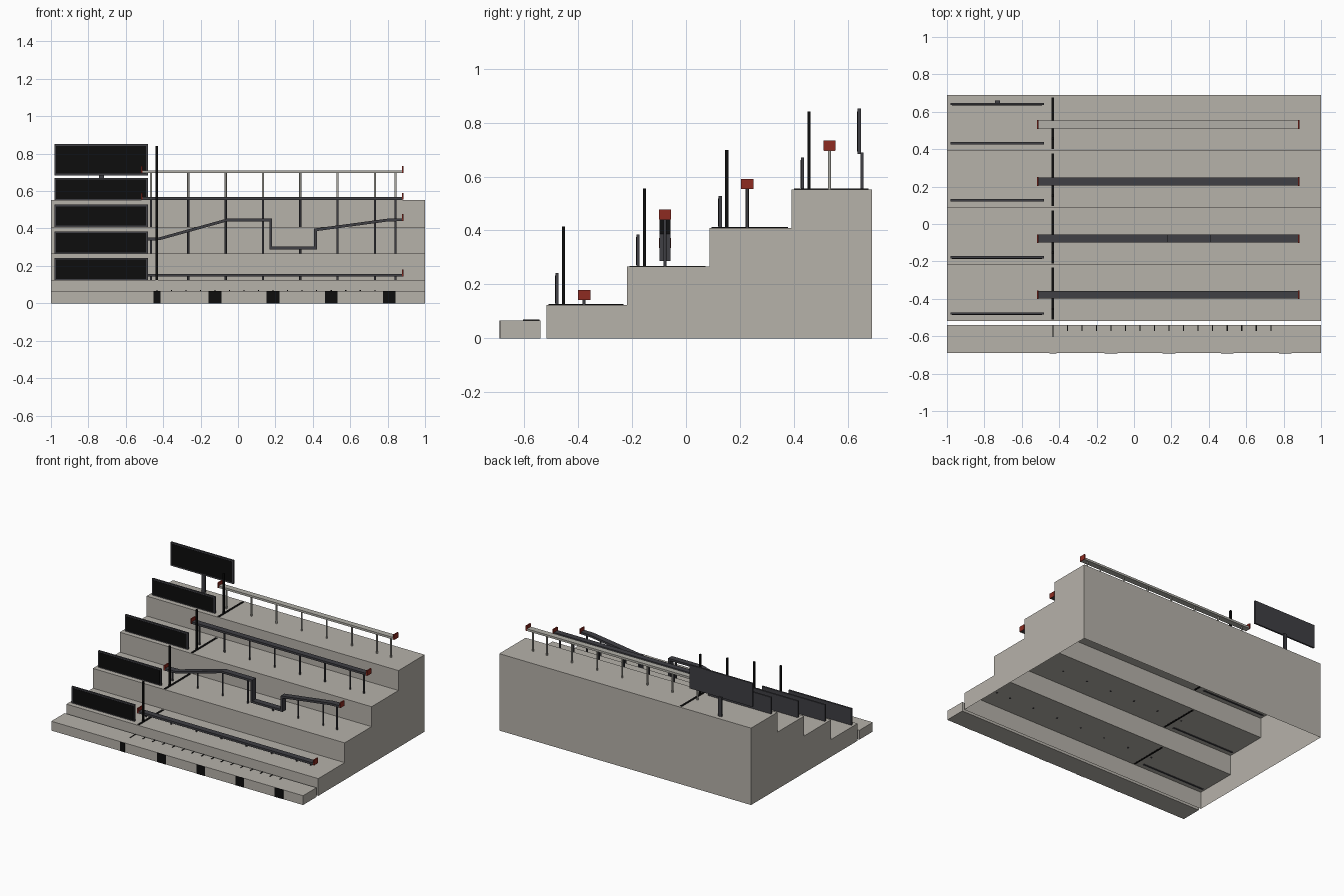
import bpy, bmesh, math
from mathutils import Vector

if "Cube" in bpy.data.objects:
    bpy.data.objects.remove(bpy.data.objects["Cube"], do_unlink=True)


def material(name, rgb):
    m = bpy.data.materials.new(name)
    m.use_nodes = True
    m.diffuse_color = (*rgb, 1)
    m.node_tree.nodes["Principled BSDF"].inputs["Base Color"].default_value = (*rgb, 1)
    return m


CONCRETE = material("concrete grey", (0.468, 0.445, 0.402))
CHARCOAL = material("charcoal", (0.050, 0.050, 0.058))
BLACK = material("black", (0.004, 0.004, 0.004))
RED = material("dark red", (0.270, 0.024, 0.015))
LIGHT = material("light metal", (0.44, 0.43, 0.39))


def finish(name, bm, mat):
    bmesh.ops.recalc_face_normals(bm, faces=bm.faces)
    me = bpy.data.meshes.new(name)
    bm.to_mesh(me)
    bm.free()
    me.materials.append(mat)
    ob = bpy.data.objects.new(name, me)
    bpy.context.collection.objects.link(ob)
    return ob


def box(name, x, y, z, mat):
    """Box from (min, max) pairs."""
    bm = bmesh.new()
    bmesh.ops.create_cube(bm, size=1)
    for v in bm.verts:
        v.co = [(a + b) / 2 + c * (b - a) for (a, b), c in zip((x, y, z), v.co)]
    return finish(name, bm, mat)


def post(name, x, y, z0, z1, radius, mat):
    bm = bmesh.new()
    bmesh.ops.create_cone(bm, cap_ends=True, segments=8, radius1=radius,
                          radius2=radius, depth=z1 - z0)
    bmesh.ops.translate(bm, verts=bm.verts, vec=(x, y, (z0 + z1) / 2))
    ob = finish(name, bm, mat)
    for p in ob.data.polygons:
        p.use_smooth = abs(p.normal.z) < 0.5
    return ob


def mid(c, w):
    return (c - w / 2, c + w / 2)


def rail(name, path, y, mat, width=0.042, thick=0.015):
    """Flat bar following an (x, z) path, with mitred corners."""
    pts = [Vector(p) for p in path]
    dirs = [(b - a).normalized() for a, b in zip(pts, pts[1:])]
    bm = bmesh.new()
    rings = []
    for i, p in enumerate(pts):
        d0, d1 = dirs[max(i - 1, 0)], dirs[min(i, len(dirs) - 1)]
        n0, n1 = Vector((-d0.y, d0.x)), Vector((-d1.y, d1.x))
        m = (n0 + n1).normalized()
        m *= thick / 2 / m.dot(n0)
        rings.append([bm.verts.new((p.x + s * m.x, y + t * width / 2, p.y + s * m.y))
                      for s, t in ((1, -1), (1, 1), (-1, 1), (-1, -1))])
    for a, b in zip(rings, rings[1:]):
        for k in range(4):
            bm.faces.new((a[k], a[(k + 1) % 4], b[(k + 1) % 4], b[k]))
    bm.faces.new(rings[0])
    bm.faces.new(rings[-1])
    return finish(name, bm, mat)


def height_at(path, x):
    for (x0, z0), (x1, z1) in zip(path, path[1:]):
        if x0 <= x <= x1 and x1 > x0:
            return z0 + (z1 - z0) * (x - x0) / (x1 - x0)


# Stepped terrace: a shell with an open underside
RISERS = [-0.518, -0.218, 0.087, 0.392, 0.69]
TREADS = [0.124, 0.266, 0.409, 0.552]
profile = [(RISERS[0], 0)]
for i, z in enumerate(TREADS):
    profile += [(RISERS[i], z), (RISERS[i + 1], z)]
profile.append((RISERS[-1], 0))
bm = bmesh.new()
sides = [[bm.verts.new((x, y, z)) for y, z in profile] for x in (-1, 1)]
for side in sides:
    bm.faces.new(side)
for i in range(len(profile) - 1):
    bm.faces.new((sides[0][i], sides[0][i + 1], sides[1][i + 1], sides[1][i]))
finish("terrace_steps", bm, CONCRETE)

# Low front block with ruler ticks and black front blocks
FRONT_Z = 0.067
box("front_block", (-1, 1), (-0.69, -0.539), (0, FRONT_Z), CONCRETE)
LINE_X, TICK = -0.434, 0.0777
for i in range(16):
    length = 0.062 if i == 0 else 0.028
    box(f"ruler_tick_{i}", mid(LINE_X + i * TICK, 0.006), (-0.543 - length, -0.543),
        (FRONT_Z - 0.001, FRONT_Z + 0.003), BLACK)
for i in range(5):
    w = 0.037 if i == 0 else 0.068
    box(f"front_mark_{i}", mid(LINE_X + i * 4 * TICK, w), (-0.692, -0.688),
        (0, FRONT_Z), BLACK)


def sign(name, y, z0, z1):
    """Board with a black face inside a thin charcoal border."""
    box(name + "_board", (-0.982, -0.482), mid(y, 0.012), (z0, z1), CHARCOAL)
    box(name + "_face", (-0.972, -0.492), (y - 0.008, y - 0.005),
        (z0 + 0.01, z1 - 0.01), BLACK)


# Rails, left to right; the second one climbs, drops and climbs again
X0, X1 = -0.515, 0.88
paths = [
    [(X0, 0.150), (X1, 0.150)],
    [(X0, 0.342), (-0.42, 0.345), (-0.06, 0.445), (0.175, 0.445), (0.175, 0.295),
     (0.415, 0.295), (0.415, 0.393), (0.80, 0.445), (X1, 0.447)],
    [(X0, 0.561), (X1, 0.561)],
    [(X0, 0.703), (X1, 0.703)],
]
POSTS = [-0.465 + 0.1995 * i for i in range(7)] + [0.842]

for i, (tread, path) in enumerate(zip(TREADS, paths)):
    n = i + 1
    front, back = RISERS[i], RISERS[i + 1]
    y = front + 0.14
    mat = LIGHT if i == 3 else CHARCOAL
    rail(f"rail_{n}", path, y, mat)
    for k, x in enumerate(POSTS):
        post(f"rail_{n}_post_{k}", x, y, tread - 0.003, height_at(path, x), 0.006, mat)
    # Red plates on the rail ends
    for side, (x, z) in (("right", path[0]), ("left", path[-1])):
        box(f"rail_{n}_{side}_end_plate", mid(x, 0.009), mid(y, 0.046),
            (z - 0.007, z + 0.03), RED)
    # Start line, upright pole and step sign
    box(f"start_line_{n}", mid(LINE_X, 0.015), (front + 0.008, back - 0.014),
        (tread - 0.001, tread + 0.003), BLACK)
    box(f"start_pole_{n}", mid(LINE_X, 0.012), mid(front + 0.064, 0.012),
        (tread, tread + 0.29), BLACK)
    sign(f"step_sign_{n}", front + 0.04, tread - 0.004, tread + 0.119)

# Raised sign at the back, on a single post
sign("rear_sign", 0.642, 0.683, 0.852)
box("rear_sign_post", mid(-0.73, 0.026), (0.647, 0.659), (TREADS[3], 0.69), CHARCOAL)
